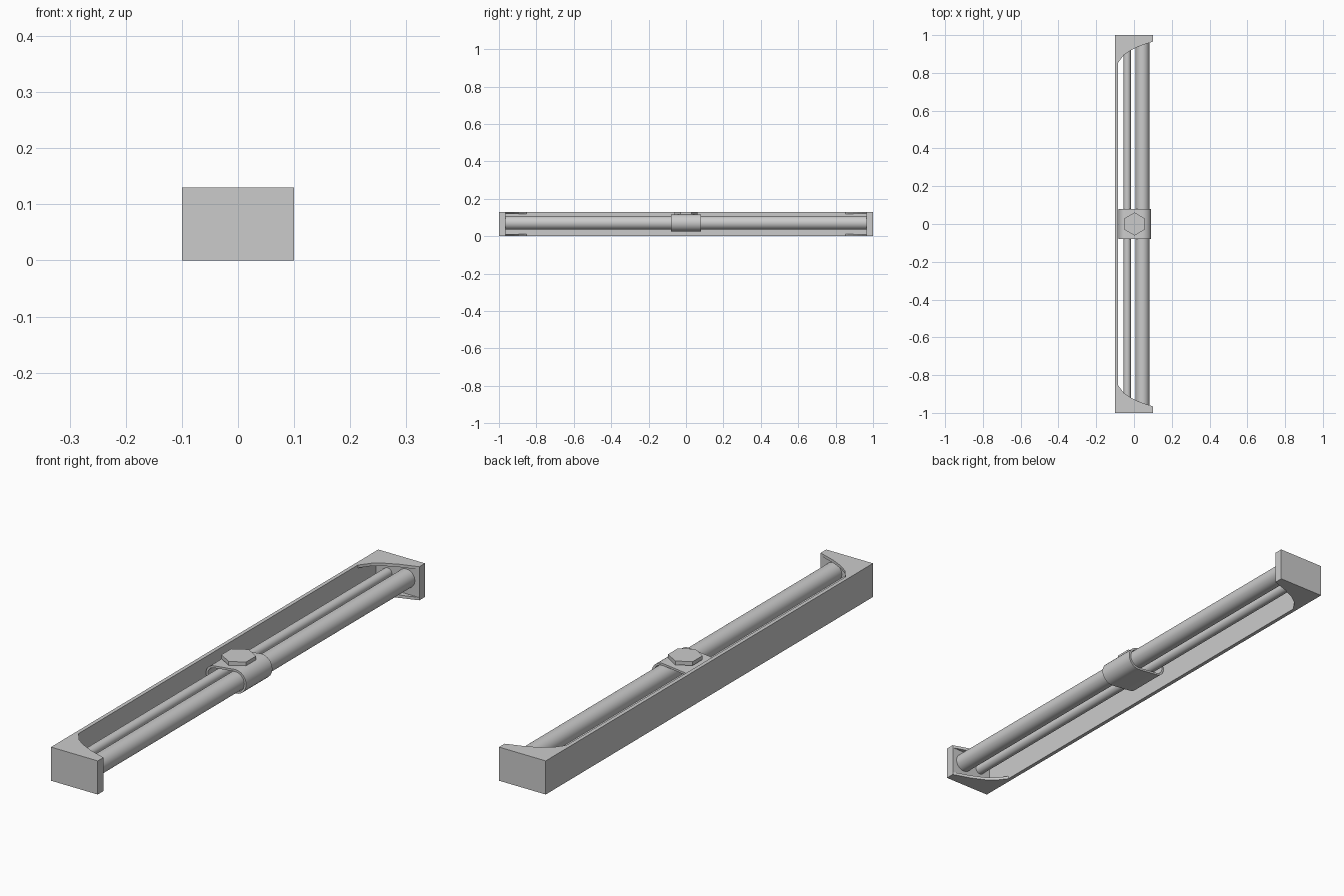
import bpy, bmesh, math
from mathutils import Vector

if "Cube" in bpy.data.objects:
    bpy.data.objects.remove(bpy.data.objects["Cube"])


def finish(name, bm, smooth=False):
    bmesh.ops.recalc_face_normals(bm, faces=bm.faces[:])
    mesh = bpy.data.meshes.new(name)
    bm.to_mesh(mesh)
    bm.free()
    ob = bpy.data.objects.new(name, mesh)
    bpy.context.collection.objects.link(ob)
    if smooth:
        bpy.ops.object.select_all(action='DESELECT')
        bpy.context.view_layer.objects.active = ob
        ob.select_set(True)
        bpy.ops.object.shade_smooth_by_angle(angle=math.radians(35))
    return ob


def prism(name, points, offset, smooth=False):
    bm = bmesh.new()
    face = bm.faces.new([bm.verts.new(p) for p in points])
    ext = bmesh.ops.extrude_face_region(bm, geom=[face], use_keep_orig=True)
    verts = [g for g in ext['geom'] if isinstance(g, bmesh.types.BMVert)]
    bmesh.ops.translate(bm, verts=verts, vec=Vector(offset))
    return finish(name, bm, smooth)


def arc(cx, cz, r, a0, a1, n=16):
    for i in range(n + 1):
        a = math.radians(a0 + (a1 - a0) * i / n)
        yield cx + r * math.cos(a), cz + r * math.sin(a)


H, T = 0.13, 0.011

# Channel-shaped frame: back wall and the two end walls
prism("frame_wall", [(-0.1, -1, 0), (0.1, -1, 0), (0.1, -0.965, 0), (-0.085, -0.965, 0),
                     (-0.085, 0.965, 0), (0.1, 0.965, 0), (0.1, 1, 0), (-0.1, 1, 0)], (0, 0, H))

# Thin curved gussets closing the top and bottom of each end
edge = [(-0.09, 0.966), (-0.09, 0.85), (-0.083, 0.855), (-0.055, 0.893), (-0.02, 0.918),
        (0.03, 0.942), (0.075, 0.957), (0.1, 0.966)]
for side, sy in (("front", -1), ("rear", 1)):
    for level, z in (("lower", 0), ("upper", H - T)):
        prism(f"{side}_{level}_gusset", [(x, sy * y, z) for x, y in edge], (0, 0, T))

# Guide rods running between the end walls
ROD_Z = 0.071
for name, x, r in (("main_rod", 0.045, 0.036), ("guide_rod", -0.036, 0.019)):
    prism(name, [(px, -0.966, pz) for px, pz in arc(x, ROD_Z, r, 0, 348.75, 31)],
          (0, 1.932, 0), True)


# Hollow slider wrapped around both rods
def slider_profile(wall):
    big, small = 0.046 - wall, 0.036 - wall
    return list(arc(0.045, ROD_Z, big, -96, 96)) + list(arc(-0.045, ROD_Z, small, 96, 264))


bm = bmesh.new()
rings = [[bm.verts.new((x, y, z)) for x, z in slider_profile(w)]
         for w, y in ((0, -0.08), (0, 0.08), (0.008, 0.08), (0.008, -0.08))]
n = len(rings[0])
for k in range(4):
    a, b = rings[k], rings[(k + 1) % 4]
    for i in range(n):
        j = (i + 1) % n
        bm.faces.new((a[i], a[j], b[j], b[i]))
finish("slider", bm, True)

# Hexagonal clamp knob and its short stem
prism("knob", [(0.003 + x, y, 0.115) for x, y in arc(0, 0, 0.061, 30, 330, 5)], (0, 0, 0.015))
prism("knob_stem", [(0.003 + x, y, 0.1) for x, y in arc(0, 0, 0.035, 0, 345, 23)],
      (0, 0, 0.02), True)
